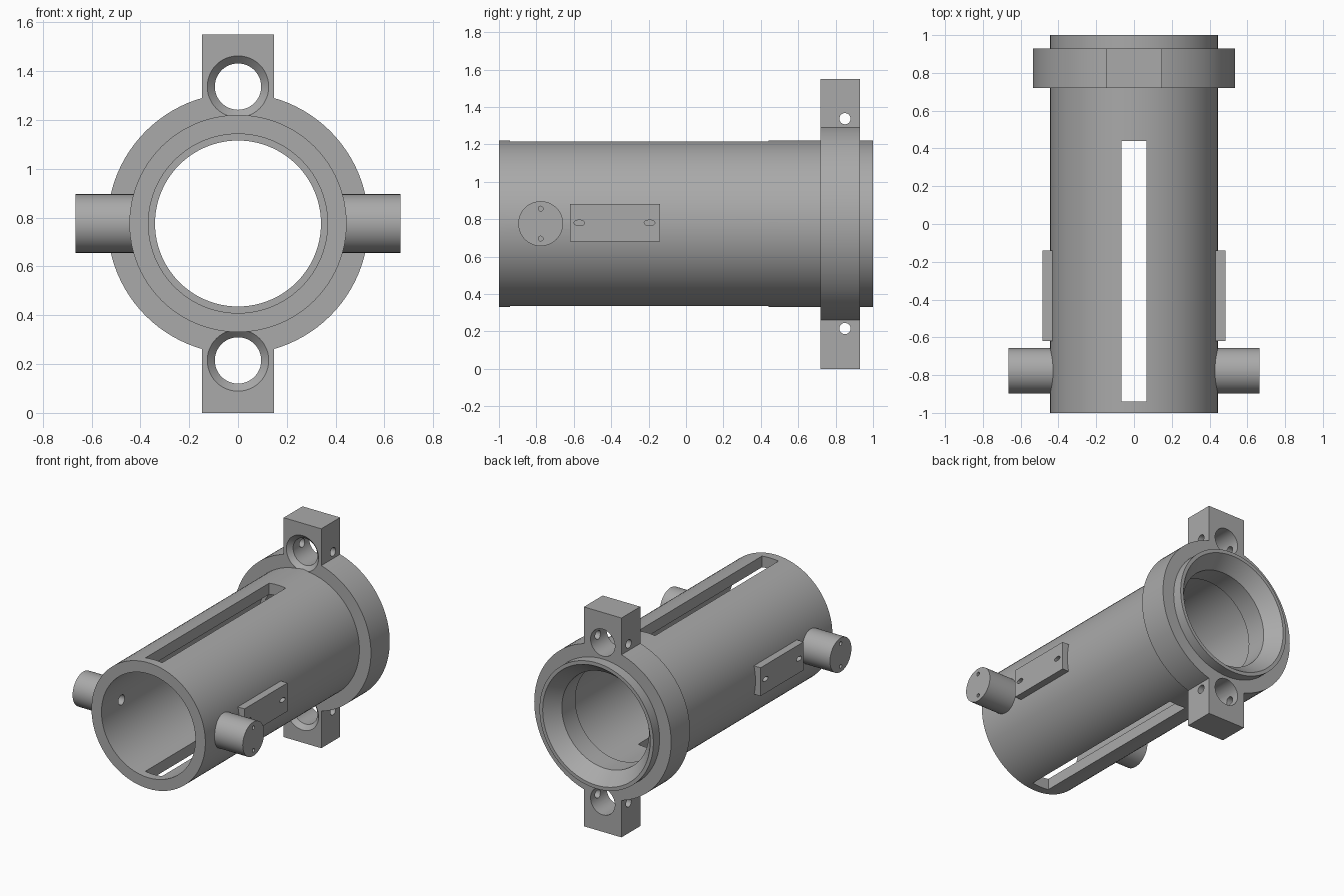
import bpy, bmesh
from math import pi, cos, sin, radians
from mathutils import Matrix, Vector

if "Cube" in bpy.data.objects:
    bpy.data.objects.remove(bpy.data.objects["Cube"])

AXIS_Z = 0.776
SEG = 96
ROT = {"x": Matrix.Rotation(pi / 2, 4, "Y"), "y": Matrix.Rotation(-pi / 2, 4, "X")}

grey = bpy.data.materials.new("machined_grey")
grey.use_nodes = True
GREY = (0.4, 0.4, 0.4, 1)
grey.diffuse_color = GREY
grey.node_tree.nodes["Principled BSDF"].inputs["Base Color"].default_value = GREY


def finish(name, bm):
    bmesh.ops.recalc_face_normals(bm, faces=bm.faces)
    mesh = bpy.data.meshes.new(name)
    bm.to_mesh(mesh)
    bm.free()
    mesh.materials.append(grey)
    obj = bpy.data.objects.new(name, mesh)
    bpy.context.collection.objects.link(obj)
    return obj


def box(name, lo, hi):
    bm = bmesh.new()
    lo, hi = Vector(lo), Vector(hi)
    bmesh.ops.create_cube(bm, size=1, matrix=Matrix.Translation((lo + hi) / 2)
                          @ Matrix.Diagonal((*(hi - lo), 1)))
    return finish(name, bm)


def rod(name, axis, center, length, r1, r2=None, seg=48, stretch=1):
    """Cylinder or cone along x or y; r1 is the low end."""
    bm = bmesh.new()
    bmesh.ops.create_cone(bm, cap_ends=True, segments=seg, radius1=r1,
                          radius2=r1 if r2 is None else r2, depth=length)
    bm.transform(Matrix.Translation(center) @ Matrix.Diagonal((1, stretch, 1, 1)) @ ROT[axis])
    return finish(name, bm)


def lathe(name, profile):
    """Closed (radius, y) profile turned around the main axis."""
    bm = bmesh.new()
    rings = [[bm.verts.new((r * cos(a), y, AXIS_Z + r * sin(a))) for r, y in profile]
             for a in (2 * pi * i / SEG for i in range(SEG))]
    n = len(profile)
    for i in range(SEG):
        p, q = rings[i], rings[(i + 1) % SEG]
        for j in range(n):
            k = (j + 1) % n
            bm.faces.new((p[j], p[k], q[k], q[j]))
    return finish(name, bm)


def boolean(obj, tool, op="DIFFERENCE"):
    tool.hide_render = True
    mod = obj.modifiers.new(op, "BOOLEAN")
    mod.operation, mod.object, mod.solver = op, tool, "EXACT"
    bpy.context.view_layer.objects.active = obj
    bpy.ops.object.modifier_apply(modifier=mod.name)
    bpy.data.objects.remove(tool)


parts = []

# Main tube with a shouldered, flared rear mouth
tube = lathe("main_tube", [(0.445, -1), (0.445, 1), (0.42, 1), (0.34, 0.9),
                           (0.34, 0.75), (0.367, 0.75), (0.367, -1)])
boolean(tube, box("slot_cutter", (-0.065, -0.94, -0.1), (0.065, 0.44, 1.7)))
parts.append(tube)

# Flange collar with top and bottom clamp lugs
collar = rod("flange_collar", "y", (0, 0.825, AXIS_Z), 0.21, 0.535, seg=SEG)
boolean(collar, box("lugs", (-0.147, 0.72, 0), (0.147, 0.93, 1.55)), "UNION")
boolean(collar, rod("bore_cutter", "y", (0, 0.825, AXIS_Z), 0.5, 0.42, seg=SEG))
for s in (-1, 1):
    z = AXIS_Z + s * 0.561
    boolean(collar, rod("eye_cutter", "y", (0, 0.825, z), 0.5, 0.095))
    boolean(collar, rod("countersink_cutter", "y", (0, 0.735, z), 0.032, 0.127, 0.095))
    boolean(collar, rod("pin_cutter", "x", (0, 0.85, z), 0.6, 0.03, seg=24))
parts.append(collar)

for side, s in (("left", 1), ("right", -1)):
    # Side trunnion, bored from inside, with two small holes in its end
    trunnion = rod(side + "_trunnion", "x", (s * 0.5325, -0.777, AXIS_Z), 0.265, 0.12)
    for obj in (trunnion, tube):
        boolean(obj, rod("inner_bore_cutter", "x", (s * 0.43, -0.777, AXIS_Z), 0.24, 0.035, seg=24))
    for dz in (-0.08, 0.08):
        boolean(trunnion, rod("end_hole_cutter", "x", (s * 0.665, -0.777, AXIS_Z + dz),
                              0.16, 0.013, seg=16))
    parts.append(trunnion)

    # Side mounting plate with two oval holes
    lo, hi = sorted((s * 0.41, s * 0.485))
    plate = box(side + "_mounting_plate", (lo, -0.62, 0.68), (hi, -0.14, 0.88))
    for y in (-0.57, -0.195):
        boolean(plate, rod("oval_cutter", "x", (s * 0.485, y, AXIS_Z + 0.004), 0.08, 0.015,
                           seg=24, stretch=1.9))
    parts.append(plate)

# Smooth curved walls, keep machined edges sharp
bpy.ops.object.select_all(action="DESELECT")
for obj in parts:
    obj.select_set(True)
bpy.context.view_layer.objects.active = tube
bpy.ops.object.shade_smooth_by_angle(angle=radians(30))
